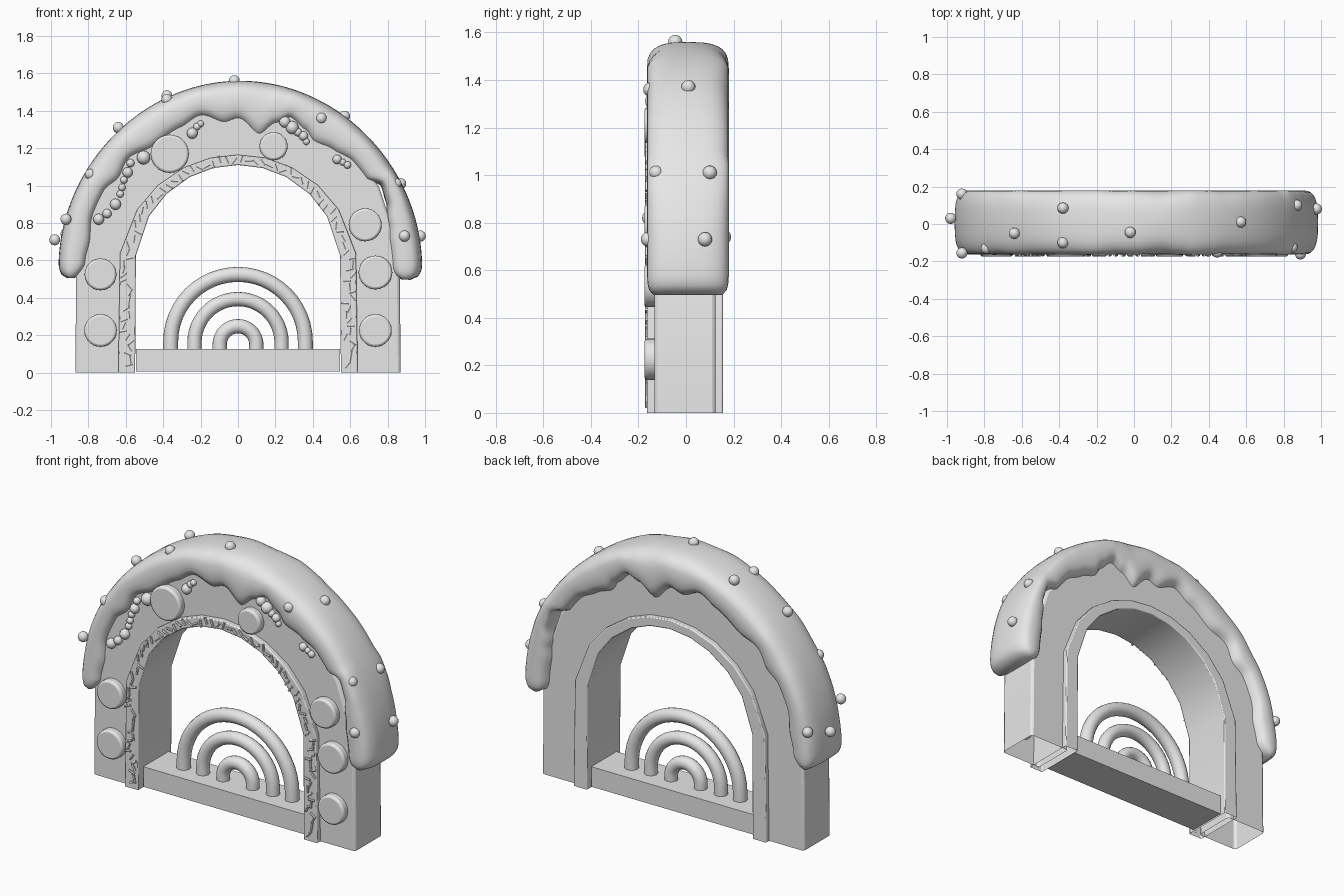
import bpy, bmesh, math, random
from mathutils import Matrix, Vector

old = bpy.data.objects.get("Cube")
if old:
    bpy.data.objects.remove(old, do_unlink=True)

random.seed(4)
CENTRE_Z = 0.56
grey = bpy.data.materials.new("plain_grey")
grey.use_nodes = True
grey.diffuse_color = (0.8, 0.8, 0.8, 1)
grey.node_tree.nodes["Principled BSDF"].inputs["Base Color"].default_value = grey.diffuse_color


def finish(name, bm, bevel=0.0, angle=35):
    bmesh.ops.recalc_face_normals(bm, faces=bm.faces[:])
    mesh = bpy.data.meshes.new(name)
    bm.to_mesh(mesh)
    bm.free()
    mesh.materials.append(grey)
    obj = bpy.data.objects.new(name, mesh)
    bpy.context.collection.objects.link(obj)
    if bevel:
        mod = obj.modifiers.new("bevel", "BEVEL")
        mod.width = bevel
        mod.segments = 2
        mod.limit_method = "ANGLE"
        mod.angle_limit = math.radians(40)
    bpy.ops.object.select_all(action="DESELECT")
    obj.select_set(True)
    bpy.context.view_layer.objects.active = obj
    bpy.ops.object.shade_smooth_by_angle(angle=math.radians(angle))
    return obj


def polar(radius, degrees, y=0.0):
    a = math.radians(degrees)
    return Vector((radius * math.cos(a), y, CENTRE_Z + radius * math.sin(a)))


def arch_path(leg, top):
    """Right foot, faceted curve, left foot."""
    half = [7, 30, 46, 62, 76]
    angles = half + [90] + [180 - a for a in reversed(half)]
    curve = [polar(leg + (top - leg) * math.sin(math.radians(a)), a) for a in angles]
    return [Vector((leg, 0, 0))] + curve + [Vector((-leg, 0, 0))]


def arch(name, outer, inner, front, back, bevel):
    """Extruded arch with open feet."""
    bm = bmesh.new()
    rings = []
    for o, i in zip(outer, inner):
        rings.append([bm.verts.new((p.x, y, p.z))
                      for p, y in ((o, front), (o, back), (i, back), (i, front))])
    for a, b in zip(rings, rings[1:]):
        for k in range(4):
            n = (k + 1) % 4
            bm.faces.new((a[k], a[n], b[n], b[k]))
    return finish(name, bm, bevel)


def balls(name, items):
    bm = bmesh.new()
    for x, y, z, r in items:
        bmesh.ops.create_uvsphere(bm, u_segments=14, v_segments=8, radius=r,
                                  matrix=Matrix.Translation((x, y, z)))
    return finish(name, bm)


# Wall and inner trim
arch("arch_wall", arch_path(0.87, 0.87), arch_path(0.6, 0.58), -0.132, 0.125, 0.015)
arch("inner_trim", arch_path(0.64, 0.605), arch_path(0.55, 0.55), -0.163, 0.155, 0.006)

# Icing: rounded section swept round the arch with a wavy lower edge
drips = [(183.5, .83), (178, .8), (170, .785), (160, .81), (150, .81), (143, .78),
         (135, .81), (125, .77), (112, .79), (104, .82), (95, .755), (90, .775),
         (81, .69), (75, .78), (71, .835), (64, .8), (59, .765), (51, .79),
         (43, .82), (35, .82), (30, .88), (24, .865), (17, .825), (10, .805), (-4, .81)]


def drip_radius(angle):
    for (a, ra), (b, rb) in zip(drips, drips[1:]):
        if a >= angle >= b:
            t = (a - angle) / (a - b)
            return ra + (rb - ra) * t * t * (3 - 2 * t)
    return drips[-1][1]


def power(v, e):
    return math.copysign(abs(v) ** e, v)


bm = bmesh.new()
start, end = drips[0][0], drips[-1][0]
steps, sides = 150, 28
rings = []
for s in range(steps + 1):
    angle = start + (end - start) * s / steps
    a = math.radians(angle)
    outer = 0.972 + 0.0125 * math.cos(a) + 0.028 * max(math.sin(a), 0) ** 4
    inner = drip_radius(angle)
    edge = min(1, min(start - angle, angle - end) / 5)
    tip = math.sqrt(max(0, 1 - (1 - edge) ** 2))
    mid, half = (outer + inner) / 2, (outer - inner) / 2 * (0.3 + 0.7 * tip)
    wide = 0.172 * (0.85 + 0.15 * tip)
    ring = []
    for k in range(sides):
        u = math.tau * k / sides
        r = mid + half * power(math.cos(u), 0.68)
        ring.append(bm.verts.new(polar(r, angle, 0.008 + wide * power(math.sin(u), 0.68))))
    rings.append(ring)
for a, b in zip(rings, rings[1:]):
    for k in range(sides):
        n = (k + 1) % sides
        bm.faces.new((a[k], a[n], b[n], b[k]))
bm.faces.new(rings[0])
bm.faces.new(rings[-1])
finish("icing", bm, angle=60)

# Round sweets on the icing
sweets = [(-.98, .03, .71), (-.92, -.155, .82), (-.92, .16, .74), (-.79, -.13, 1.06),
          (-.64, -.05, 1.31), (-.38, -.1, 1.46), (-.38, .085, 1.48), (-.02, -.045, 1.56),
          (.445, -.15, 1.36), (.57, .01, 1.37), (.845, -.125, 1.01), (.87, .1, 1.01),
          (.89, -.16, .73), (.975, .08, .73)]
balls("icing_sweets", [(*p, 0.03) for p in sweets])

# Small beads along the icing edge
beads = [(-.745, .82, .03), (-.7, .85, .025), (-.655, .9, .03), (-.63, .955, .02),
         (-.62, .99, .02), (-.61, 1.03, .02), (-.59, 1.07, .028), (-.575, 1.12, .022),
         (-.505, 1.15, .037), (-.245, 1.28, .03), (-.22, 1.315, .02), (-.2, 1.33, .018),
         (.25, 1.34, .03), (.29, 1.31, .035), (.32, 1.285, .022), (.35, 1.265, .025),
         (.365, 1.235, .018), (.53, 1.14, .025), (.56, 1.125, .018), (.585, 1.11, .02)]
balls("edge_beads", [(x, -0.137, z, r) for x, z, r in beads])

# Flat round biscuits on the front
biscuits = [(-.735, .525, .085), (-.735, .225, .087), (.735, .535, .09), (.735, .225, .087),
            (.68, .79, .088), (-.365, 1.17, .102), (.19, 1.21, .075)]
flat = Matrix.Rotation(math.pi / 2, 4, "X")
bm = bmesh.new()
for x, z, r in biscuits:
    bmesh.ops.create_cone(bm, cap_ends=True, segments=28, radius1=r, radius2=r, depth=0.055,
                          matrix=Matrix.Translation((x, -0.147, z)) @ flat)
finish("biscuits", bm, 0.012)

# Sprinkles scattered over the trim
bm = bmesh.new()
spots = []
for side in (-1, 1):
    for i in range(20):
        spots.append(Vector((side * random.uniform(0.57, 0.62), 0, 0.04 + 0.03 * i)))
for i in range(44):
    a = 8 + 164 * i / 43
    spots.append(polar(random.uniform(0.565, 0.605 - 0.015 * math.sin(math.radians(a))), a))
for p in spots:
    turn = Matrix.Rotation(random.uniform(0, math.pi), 4, "Y")
    bmesh.ops.create_cone(bm, cap_ends=True, segments=6, radius1=0.007, radius2=0.007,
                          depth=0.04, matrix=Matrix.Translation((p.x, -0.166, p.z)) @ turn)
finish("trim_sprinkles", bm)

# Sill across the opening
bm = bmesh.new()
bmesh.ops.create_cube(bm, size=1, matrix=Matrix.Translation((0, 0, 0.066))
                      @ Matrix.Diagonal((1.09, 0.24, 0.12, 1)))
finish("sill", bm)

# Three nested tube hoops standing on the sill
for name, radius, tube, height in (("large_hoop", .36, .04, .165), ("middle_hoop", .233, .038, .16),
                                   ("small_hoop", .098, .038, .15)):
    path = [Vector((radius, 0, 0.1))]
    for i in range(25):
        a = math.pi * i / 24
        path.append(Vector((radius * math.cos(a), 0, height + radius * math.sin(a))))
    path.append(Vector((-radius, 0, 0.1)))
    bm = bmesh.new()
    rings = []
    for i, p in enumerate(path):
        along = (path[min(i + 1, len(path) - 1)] - path[max(i - 1, 0)]).normalized()
        across = along.cross(Vector((0, 1, 0)))
        rings.append([bm.verts.new(p + tube * (across * math.cos(u) + Vector((0, math.sin(u), 0))))
                      for u in (math.tau * k / 16 for k in range(16))])
    for a, b in zip(rings, rings[1:]):
        for k in range(16):
            n = (k + 1) % 16
            bm.faces.new((a[k], a[n], b[n], b[k]))
    finish(name, bm)
